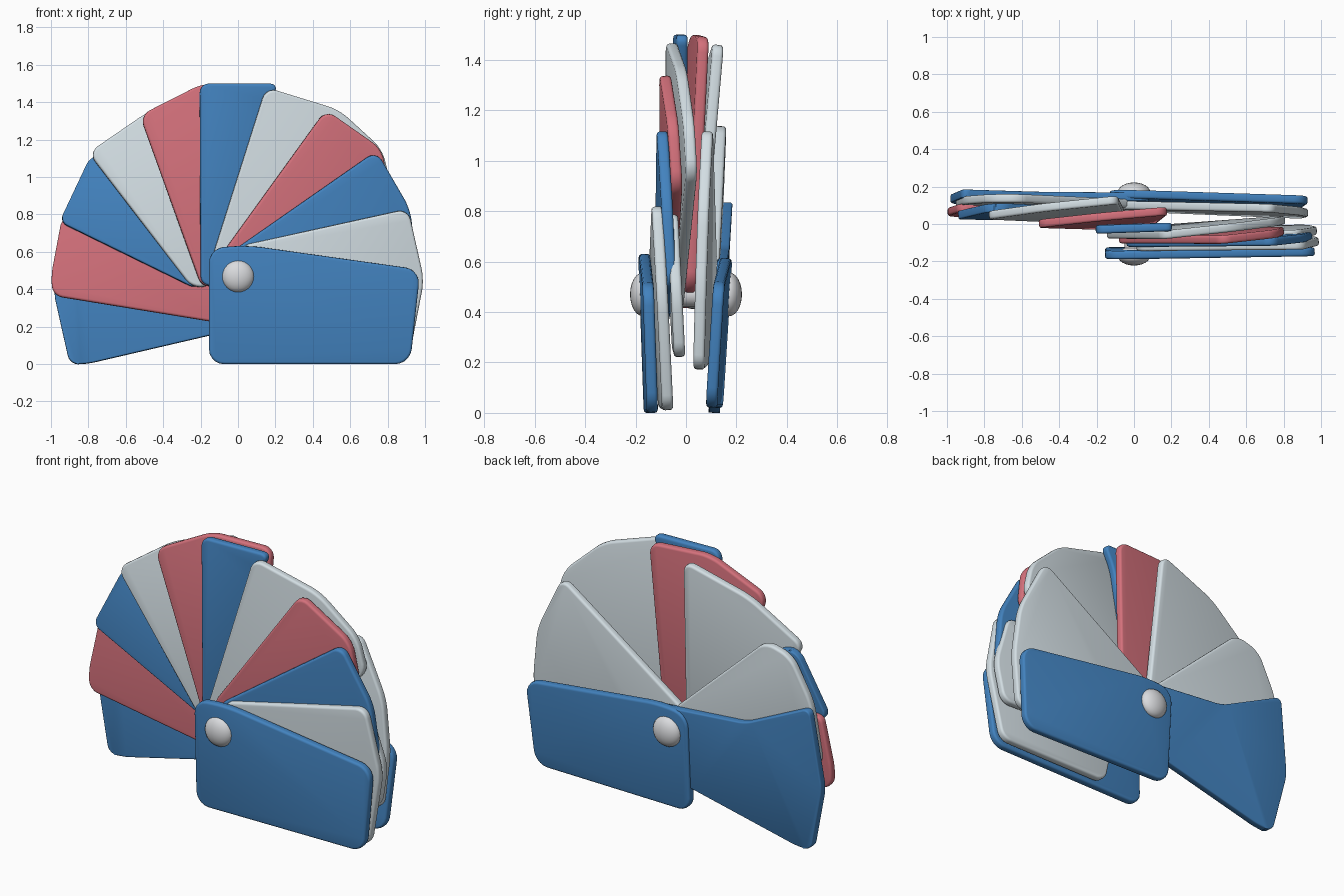
import bpy, bmesh
from mathutils import Matrix, Vector

cube = bpy.data.objects.get("Cube")
if cube:
    bpy.data.objects.remove(cube, do_unlink=True)

PIVOT = Vector((0, 0.47))


def material(name, rgb):
    m = bpy.data.materials.new(name)
    m.use_nodes = True
    m.diffuse_color = (*rgb, 1)
    bsdf = m.node_tree.nodes["Principled BSDF"]
    bsdf.inputs["Base Color"].default_value = (*rgb, 1)
    bsdf.inputs["Roughness"].default_value = 0.6
    return m


BLUE = material("blue", (0.055, 0.225, 0.52))
RED = material("red", (0.66, 0.165, 0.20))
GREY = material("pale_grey", (0.65, 0.73, 0.77))
METAL = material("rivet_grey", (0.70, 0.71, 0.73))


def smooth(ob):
    bpy.ops.object.select_all(action='DESELECT')
    ob.select_set(True)
    bpy.context.view_layer.objects.active = ob
    bpy.ops.object.shade_smooth_by_angle(angle=0.7)


def card(name, mat, outline, first, last, depths, radius=0.06):
    """Rounded slab on a plane through the pivot and two outline corners.
    depths holds y at the pivot, the first corner and the last corner."""
    a, b = (Vector(outline[i]) - PIVOT for i in (first, last))
    slope = Matrix((a, b)).inverted() @ Vector((depths[1] - depths[0], depths[2] - depths[0]))
    bm = bmesh.new()
    bm.faces.new([bm.verts.new((x, 0, z)) for x, z in outline])
    bmesh.ops.bevel(bm, geom=bm.verts[:], offset=radius, segments=5,
                    profile=0.5, affect='VERTICES', clamp_overlap=True)
    for v in bm.verts:
        v.co.y = depths[0] + slope.dot(Vector((v.co.x, v.co.z)) - PIVOT)
    me = bpy.data.meshes.new(name)
    bm.to_mesh(me)
    bm.free()
    me.materials.append(mat)
    ob = bpy.data.objects.new(name, me)
    bpy.context.collection.objects.link(ob)
    slab = ob.modifiers.new("thickness", 'SOLIDIFY')
    slab.thickness, slab.offset = 0.045, 0
    edge = ob.modifiers.new("soft_edge", 'BEVEL')
    edge.width, edge.segments = 0.013, 3
    edge.limit_method, edge.angle_limit = 'ANGLE', 0.9
    smooth(ob)
    return ob


# Covers at the front and back of the stack
card("front_cover", BLUE,
     [(-0.155, 0), (0.92, 0), (0.975, 0.505), (0.05, 0.635), (-0.155, 0.62)],
     1, 2, (-0.16, -0.133, -0.15), 0.08)
card("back_cover", BLUE,
     [(-0.13, 0.02), (0.89, 0.02), (0.935, 0.51), (0.05, 0.62), (-0.13, 0.6)],
     1, 2, (0.15, 0.1, 0.13), 0.08)

# Cards of the fan, from the front right over the top to the left
card("right_grey_card", GREY,
     [(0, 0.63), (0.91, 0.83), (0.995, 0.45), (0.91, 0.01), (0.15, 0.02)],
     1, 3, (-0.115, -0.115, -0.072))
card("right_inner_grey_card", GREY,
     [(0, 0.55), (0.88, 0.8), (0.985, 0.47), (0.94, 0.22), (0.1, 0.25)],
     1, 3, (-0.045, -0.055, -0.025))
card("right_blue_card", BLUE,
     [(-0.05, 0.59), (0.74, 1.14), (0.92, 0.83), (0.96, 0.5), (0, 0.35)],
     1, 3, (-0.095, -0.095, -0.06))
card("upper_right_red_card", RED,
     [(-0.1, 0.57), (0.47, 1.36), (0.77, 1.15), (0.81, 0.9), (0, 0.4)],
     1, 3, (-0.07, -0.085, -0.035))
card("upper_right_grey_card", GREY,
     [(-0.16, 0.5), (0.15, 1.48), (0.54, 1.36), (0.77, 1.15), (0.82, 0.95), (0.05, 0.4)],
     1, 3, (-0.04, -0.06, 0.012))
card("top_blue_card", BLUE,
     [(-0.2, 0.42), (-0.205, 1.5), (0.22, 1.5), (0.15, 1.36), (0, 0.42)],
     1, 2, (-0.02, -0.03, -0.015), 0.05)
card("top_red_card", RED,
     [(-0.19, 0.4), (-0.525, 1.33), (-0.19, 1.5), (0.18, 1.49), (0.12, 0.5)],
     1, 3, (0.01, 0.0, 0.07))
card("upper_left_grey_card", GREY,
     [(-0.24, 0.4), (-0.8, 1.13), (-0.48, 1.35), (-0.085, 1.475), (-0.04, 0.45)],
     1, 3, (0.045, 0.045, 0.13))
card("left_blue_card", BLUE,
     [(-0.22, 0.4), (-0.955, 0.76), (-0.79, 1.11), (-0.7, 1.12), (-0.1, 0.6)],
     1, 2, (0.055, 0.045, 0.085), 0.05)
card("left_red_card", RED,
     [(-0.1, 0.22), (-0.99, 0.365), (-1.0, 0.47), (-0.94, 0.79), (-0.1, 0.55)],
     1, 3, (0.075, 0.06, 0.085), 0.05)

# Cards seen from the back
card("left_grey_card", GREY,
     [(0, 0.58), (-0.62, 1.15), (-0.78, 1.105), (-0.91, 0.86), (-0.96, 0.5), (-0.1, 0.35)],
     1, 4, (0.105, 0.138, 0.112))
card("right_back_grey_card", GREY,
     [(-0.1, 0.57), (0.73, 1.14), (0.9, 0.8), (0.935, 0.5), (0.9, 0.17), (0.1, 0.2)],
     1, 4, (0.095, 0.085, 0.05))
card("left_back_blue_card", BLUE,
     [(0.08, 0.6), (-0.5, 0.65), (-0.92, 0.85), (-0.985, 0.38),
      (-0.9, 0), (-0.81, 0), (-0.1, 0.165), (0.08, 0.2)],
     2, 4, (0.138, 0.163, 0.112), 0.05)

# Rivet: a pin through the stack with a dome at each end
for name, side in (("front_rivet_head", -1), ("back_rivet_head", 1)):
    bpy.ops.mesh.primitive_uv_sphere_add(segments=24, ring_count=12, radius=1,
                                         location=(0, side * 0.17, PIVOT.y))
    head = bpy.context.object
    head.name = name
    head.scale = (0.087, 0.052, 0.087)
    head.data.materials.append(METAL)
    smooth(head)
bpy.ops.mesh.primitive_cylinder_add(vertices=24, radius=0.05, depth=0.32,
                                    location=(0, 0, PIVOT.y), rotation=(1.5708, 0, 0))
pin = bpy.context.object
pin.name = "rivet_pin"
pin.data.materials.append(METAL)
smooth(pin)
